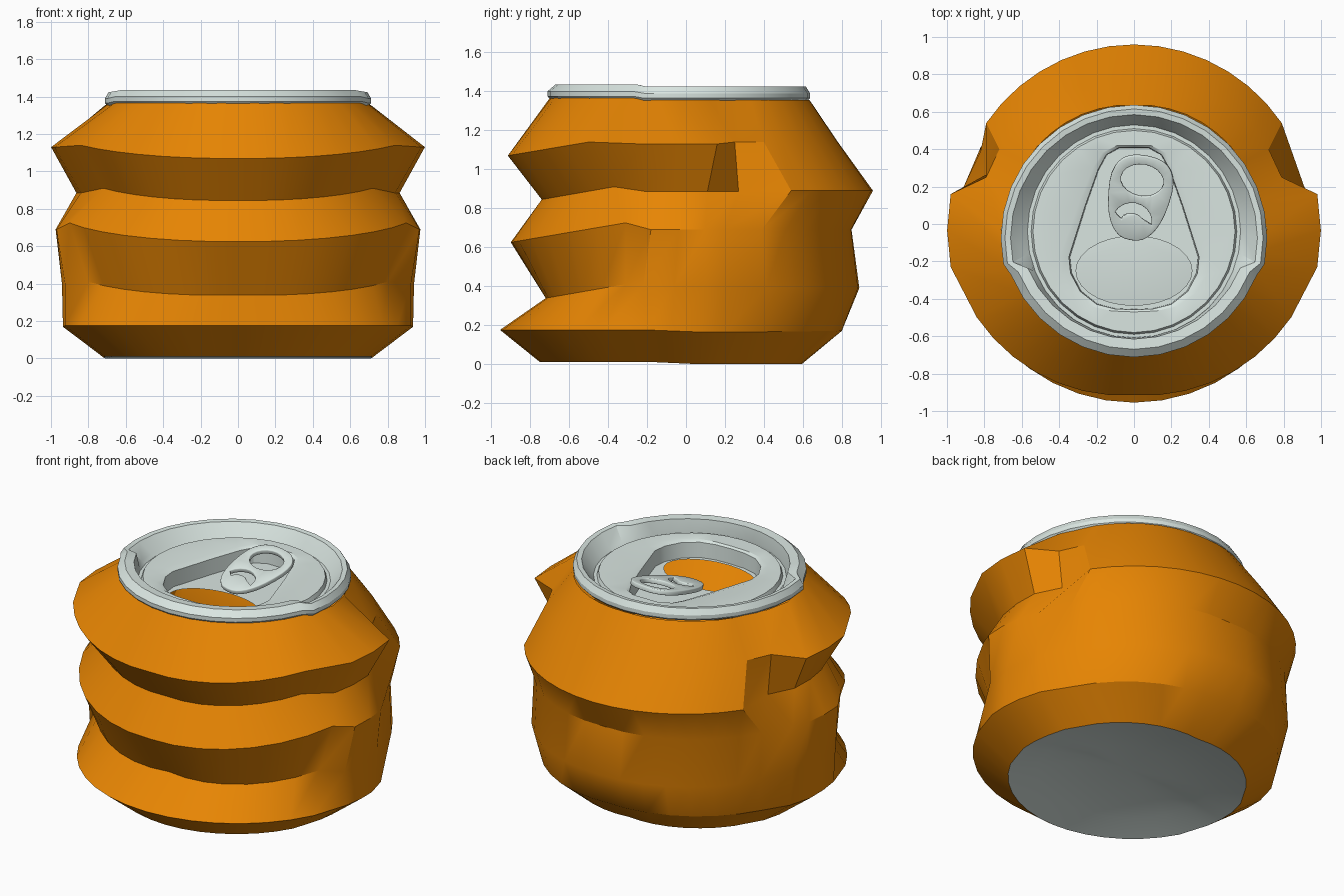
import bpy
import bmesh
from math import sin, cos, pi, atan2, hypot, radians
from mathutils import Matrix

cube = bpy.data.objects.get("Cube")
if cube:
    bpy.data.objects.remove(cube)


def make_material(name, color):
    mat = bpy.data.materials.new(name)
    mat.use_nodes = True
    mat.diffuse_color = color
    bsdf = mat.node_tree.nodes["Principled BSDF"]
    bsdf.inputs["Base Color"].default_value = color
    bsdf.inputs["Roughness"].default_value = 0.6
    return mat


orange = make_material("orange paint", (0.8, 0.235, 0.001, 1))
metal = make_material("pale metal", (0.70, 0.79, 0.755, 1))


def add_loop(bm, points):
    return [bm.verts.new(p) for p in points]


def bridge(bm, lower, upper):
    n = len(lower)
    for i in range(n):
        j = (i + 1) % n
        bm.faces.new((lower[i], lower[j], upper[j], upper[i]))


def fill(bm, *loops):
    """Fill the area between an outer loop and its holes."""
    edges = []
    for loop in loops:
        for a, b in zip(loop, loop[1:] + loop[:1]):
            edges.append(bm.edges.get((a, b)) or bm.edges.new((a, b)))
    bmesh.ops.triangle_fill(bm, use_beauty=True, edges=edges, normal=(0, 0, 1))


def finish(bm, name, material, angle=30):
    bmesh.ops.recalc_face_normals(bm, faces=bm.faces)
    mesh = bpy.data.meshes.new(name)
    bm.to_mesh(mesh)
    bm.free()
    mesh.materials.append(material)
    obj = bpy.data.objects.new(name, mesh)
    bpy.context.collection.objects.link(obj)
    bpy.ops.object.select_all(action='DESELECT')
    obj.select_set(True)
    bpy.context.view_layer.objects.active = obj
    bpy.ops.object.shade_smooth_by_angle(angle=radians(angle))
    return obj


def mirrored(half):
    """Close a half outline that starts and ends on x = 0."""
    return half + [(-p[0], *p[1:]) for p in half[-2:0:-1]]


# Crumpled body: each ring runs from the front, past the side dents, to the back
STEPS = (7, 1, 2, 1, 1, 7)


def crumpled_ring(stations):
    half = []
    for (x0, y0, z0), (x1, y1, z1), steps in zip(stations, stations[1:], STEPS):
        a0, a1 = atan2(y0, x0), atan2(y1, x1)
        r0, r1 = hypot(x0, y0), hypot(x1, y1)
        for k in range(steps):
            t = k / steps
            a, r = a0 + (a1 - a0) * t, r0 + (r1 - r0) * t
            y = r * sin(a)
            half.append((r * cos(a), y, z0 + (z1 - z0) * (y - y0) / (y1 - y0)))
    half.append(stations[-1])
    half[0] = stations[0]
    return mirrored(half)


bottom_edge = [(0, -.75, .01), (.65, -.36, .01), (.71, -.17, .01), (.71, .05, 0),
               (.68, .17, 0), (.58, .34, 0), (0, .59, 0)]
low_ridge = [(0, -.955, .175), (.85, -.43, .175), (.925, -.2, .175), (.93, .05, .165),
             (.89, .2, .165), (.79, .36, .165), (0, .8, .17)]
low_fold = [(0, -.71, .34), (.8, -.31, .41), (.925, -.22, .4), (.93, .1, .4),
            (.91, .2, .4), (.82, .41, .39), (0, .89, .39)]
mid_ridge = [(0, -.9, .625), (.9, -.31, .725), (.97, -.18, .69), (.96, .1, .69),
             (.91, .2, .69), (.82, .39, .69), (0, .85, .69)]
high_fold = [(0, -.74, .845), (.72, -.37, .91), (.84, -.2, .885), (.86, .11, .885),
             (.78, .27, .885), (.79, .54, .89), (0, .96, .89)]
high_ridge = [(0, -.915, 1.07), (.84, -.5, 1.14), (.98, -.23, 1.13), (.98, .16, 1.13),
              (.79, .25, 1.14), (.72, .4, 1.14), (0, .78, 1.14)]
top_edge = [(0, -.7, 1.365), (.6, -.37, 1.365), (.66, -.25, 1.365), (.71, -.03, 1.355),
            (.68, .12, 1.355), (.58, .33, 1.355), (0, .635, 1.355)]

bm = bmesh.new()
rings = [add_loop(bm, crumpled_ring(s)) for s in (
    bottom_edge, low_ridge, low_fold, mid_ridge, high_fold, high_ridge, top_edge)]
for lower, upper in zip(rings, rings[1:]):
    bridge(bm, lower, upper)
finish(bm, "can_body", orange)

# Hollow dome underneath
bm = bmesh.new()
outline = crumpled_ring(bottom_edge)
loops = [add_loop(bm, [(x * s, (y + .08) * s - .08, z + h) for x, y, z in outline])
         for s, h in ((1, 0), (.75, .045), (.4, .085))]
bridge(bm, loops[0], loops[1])
bridge(bm, loops[1], loops[2])
tip = bm.verts.new((0, -.08, .1))
for a, b in zip(loops[2], loops[2][1:] + loops[2][:1]):
    bm.faces.new((a, b, tip))
finish(bm, "can_bottom", metal)

# Lid: the front part of the rim is bent forward, up and inward from the rest
SIDES = 32


def lid_ring(radius, z, shift, inset):
    points = []
    for i in range(SIDES):
        a = 2 * pi * i / SIDES
        front = sin(a) < -.3
        center = shift * (0 if front else -.075) - (1 - shift) * .04
        drop = 0 if front else .01 * shift
        r = radius - inset if front else radius
        points.append((r * cos(a), center + r * sin(a), z - drop))
    return points


PANEL_Z, FLOOR_Z = 1.36, 1.25
bm = bmesh.new()
profile = [(.7, 1.362, 1, 0), (.712, 1.375, 1, 0), (.712, 1.4, 1, 0), (.69, 1.436, 1, .02),
           (.66, 1.432, 1, .045), (.59, 1.355, .3, .01), (.57, 1.335, 0, 0),
           (.55, 1.335, 0, 0), (.54, PANEL_Z, 0, 0)]
rings = [add_loop(bm, lid_ring(*p)) for p in profile]
for lower, upper in zip(rings, rings[1:]):
    bridge(bm, lower, upper)

# Sunken tear-shaped area with a soft lip, steep walls and the open mouth
tear = mirrored([(0, -.47), (.12, -.465), (.23, -.44), (.33, -.37), (.39, -.27), (.4, -.18),
                 (.3, .1), (.22, .3), (.17, .38), (.09, .42), (0, .42)])


def tear_loop(width, length, z):
    return add_loop(bm, [(x * width, y * length, z) for x, y in tear])


tear_top = tear_loop(1, 1, PANEL_Z)
tear_lip = tear_loop(.87, .975, PANEL_Z - .012)
tear_floor = tear_loop(.855, .97, FLOOR_Z)
mouth = add_loop(bm, [(.31 * cos(2 * pi * i / 28), -.25 + .185 * sin(2 * pi * i / 28), FLOOR_Z)
                      for i in range(28)])
fill(bm, rings[-1], tear_top)
bridge(bm, tear_lip, tear_top)
bridge(bm, tear_floor, tear_lip)
fill(bm, tear_floor, mouth)
finish(bm, "can_lid", metal)


# Pull tab: egg outline with a finger hole and a crescent slot
def arc(cx, cy, rx, ry, start, end, count):
    step = (end - start) / count
    return [(cx + rx * cos(start + step * i), cy + ry * sin(start + step * i), 0)
            for i in range(count)]


def signed_power(v, p):
    return abs(v) ** p * (1 if v >= 0 else -1)


egg = []
for i in range(32):
    c, s = cos(2 * pi * i / 32), sin(2 * pi * i / 32)
    y = signed_power(s, .8)
    egg.append(((.165 + .03 * y) * signed_power(c, .8), .235 * y, 0))
slot = arc(-.01, -.13, .105, .1, 0, pi, 10) + arc(-.01, -.13, .06, .04, pi, 0, 6)

bm = bmesh.new()
fill(bm, add_loop(bm, egg), add_loop(bm, arc(0, .1, .115, .088, 0, 2 * pi, 20)),
     add_loop(bm, slot))
tab = finish(bm, "pull_tab", metal)
tab.matrix_world = (Matrix.Translation((.025, .14, 1.335)) @ Matrix.Rotation(radians(14), 4, 'X')
                    @ Matrix.Rotation(radians(-11), 4, 'Z'))
thickness = tab.modifiers.new("thickness", 'SOLIDIFY')
thickness.thickness = .03
thickness.offset = 0
rounding = tab.modifiers.new("rounding", 'BEVEL')
rounding.width = .01
rounding.segments = 2
rounding.limit_method = 'ANGLE'
rounding.angle_limit = radians(50)
